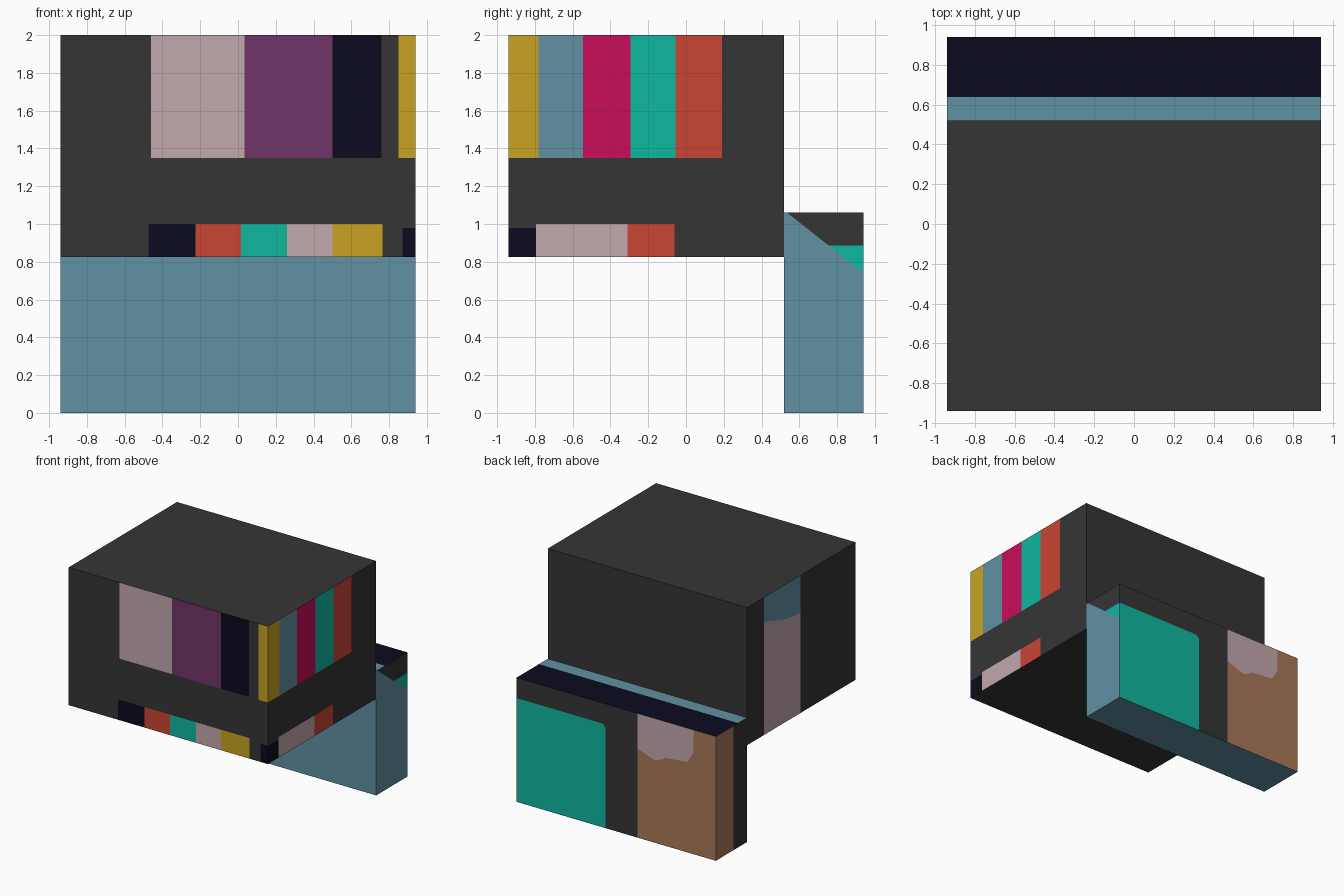
import bpy, bmesh
from mathutils import Vector

if "Cube" in bpy.data.objects:
    bpy.data.objects.remove(bpy.data.objects["Cube"])

# Flat colours
def linear(c):
    c /= 255
    return c / 12.92 if c <= 0.04045 else ((c + 0.055) / 1.055) ** 2.4

COLOURS = {
    "charcoal": (53, 53, 53), "steel_blue": (96, 145, 163), "navy": (11, 11, 31),
    "dusty_pink": (194, 168, 173), "purple": (112, 53, 106), "mustard": (200, 164, 33),
    "red": (202, 69, 52), "teal": (15, 184, 160), "magenta": (200, 14, 90),
    "brown": (168, 121, 88),
}
NAMES = list(COLOURS)
MATS = []
for name, rgb in COLOURS.items():
    m = bpy.data.materials.new(name)
    m.diffuse_color = (*[linear(c) for c in rgb], 1)
    m.use_nodes = True
    m.node_tree.nodes["Principled BSDF"].inputs["Base Color"].default_value = m.diffuse_color
    MATS.append(m)

# Each side: outward direction and the two axes its patches are drawn on
SIDES = {"front": ((0, -1, 0), 0, 2), "back": ((0, 1, 0), 0, 2),
         "right": ((1, 0, 0), 1, 2), "left": ((-1, 0, 0), 1, 2),
         "top": ((0, 0, 1), 0, 1), "bottom": ((0, 0, -1), 0, 1)}

def rect(u0, u1, v0, v1):
    return [(u0, v0), (u1, v0), (u1, v1), (u0, v1)]

def stripes(v0, v1, edges, colours):
    return [(c, rect(a, b, v0, v1)) for a, b, c in zip(edges, edges[1:], colours) if c]

def paint(bm, side, colour, poly):
    """Cut a convex patch into one side of the box and colour it."""
    normal, iu, iv = SIDES[side]
    normal = Vector(normal)
    area = sum(a[0] * b[1] - b[0] * a[1] for a, b in zip(poly, poly[1:] + poly[:1]))
    if area < 0:
        poly = poly[::-1]
    lines = []

    def inside():
        found = []
        for f in bm.faces:
            f.normal_update()
            if f.normal.dot(normal) > 0.9:
                c = f.calc_center_median_weighted()
                if all((c - p).dot(n) < 0 for p, n in lines):
                    found.append(f)
        return found

    for a, b in zip(poly, poly[1:] + poly[:1]):
        p, n = Vector((0, 0, 0)), Vector((0, 0, 0))
        p[iu], p[iv] = a
        n[iu], n[iv] = b[1] - a[1], a[0] - b[0]
        n.normalize()
        faces = inside()
        geom = list({e for f in faces for e in f.edges}) + \
            list({v for f in faces for v in f.verts}) + faces
        bmesh.ops.bisect_plane(bm, geom=geom, dist=1e-4, plane_co=p, plane_no=n)
        lines.append((p, n))
    for f in inside():
        f.material_index = NAMES.index(colour)

def block(name, lo, hi, base, patches):
    bm = bmesh.new()
    bmesh.ops.create_cube(bm, size=1)
    for v in bm.verts:
        v.co = [lo[i] if v.co[i] < 0 else hi[i] for i in range(3)]
    for f in bm.faces:
        f.normal_update()
        for side, (n, _, _) in SIDES.items():
            if f.normal.dot(Vector(n)) > 0.9:
                f.material_index = NAMES.index(base.get(side, "charcoal"))
    for side, items in patches.items():
        for colour, poly in items:
            paint(bm, side, colour, poly)
    me = bpy.data.meshes.new(name)
    bm.to_mesh(me)
    bm.free()
    for m in MATS:
        me.materials.append(m)
    ob = bpy.data.objects.new(name, me)
    bpy.context.collection.objects.link(ob)

X, SPLIT, LOW, STEP = 0.94, 0.52, 0.825, 1.06

# Upper body: overhanging box with striped bands and a side door
block("upper_body", (-X, -X, LOW), (X, SPLIT, 2), {}, {
    "front":
        stripes(1.35, 2, [-0.46, 0.035, 0.5, 0.76, 0.85, X],
                ["dusty_pink", "purple", "navy", None, "mustard"])
        + stripes(LOW, 1.0, [-0.475, -0.225, 0.015, 0.26, 0.5, 0.765],
                  ["navy", "red", "teal", "dusty_pink", "mustard"])
        + [("navy", rect(0.87, X, LOW, 0.98))],
    "right":
        stripes(1.35, 2, [-X, -0.78, -0.545, -0.295, -0.055, 0.19],
                ["mustard", "steel_blue", "magenta", "teal", "red"])
        + stripes(LOW, 1.0, [-0.795, -0.31, -0.06], ["dusty_pink", "red"])
        + [("navy", rect(-X, -0.795, LOW, 0.98))],
    "left": [
        ("dusty_pink", rect(-0.20, 0.29, LOW, 1.8)),
        ("steel_blue", [(0.29, 2), (0.29, 1.79), (-0.01, 1.70), (-0.20, 1.68), (-0.20, 2)]),
    ],
})

# Rear base: upright slab behind and below the body
block("rear_base", (-X, SPLIT, 0), (X, X, STEP),
      {"front": "steel_blue", "bottom": "steel_blue", "top": "navy"}, {
    "top": [("steel_blue", rect(-X, X, SPLIT, 0.64))],
    "right": [
        ("teal", rect(0.70, X, 0.70, 0.885)),
        ("steel_blue", [(SPLIT, 0), (X, 0), (X, 0.74), (0.535, STEP), (SPLIT, STEP)]),
    ],
    "back": [
        ("teal", [(X, 0), (X, 0.885), (0.13, 0.885), (0.10, 0.855), (0.10, 0)]),
        ("brown", rect(-X, -0.20, 0, STEP)),
        ("dusty_pink", [(-0.20, STEP), (-0.20, 0.76), (-0.37, 0.70), (-0.45, 0.74),
                        (-0.45, STEP)]),
        ("dusty_pink", [(-0.45, STEP), (-0.45, 0.75), (-0.67, 0.77), (-0.73, 0.87),
                        (-0.73, STEP)]),
    ],
    "left": [("brown", rect(0.70, X, 0, STEP))],
})
